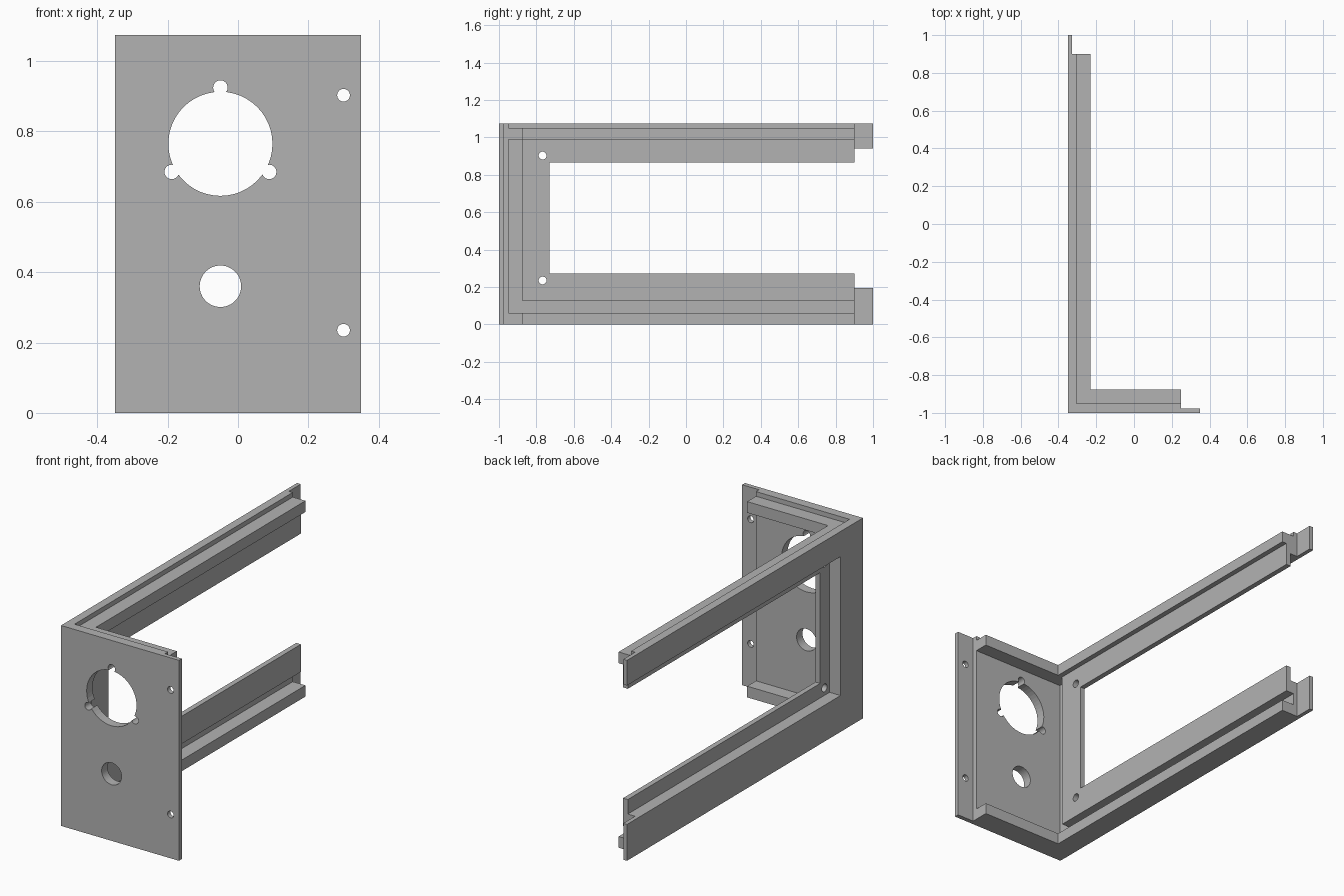
import bpy, bmesh, math
from mathutils import Vector

if "Cube" in bpy.data.objects:
    bpy.data.objects.remove(bpy.data.objects["Cube"], do_unlink=True)

grey = bpy.data.materials.new("plain_grey")
grey.use_nodes = True
GREY = (0.45, 0.45, 0.45, 1)
grey.diffuse_color = GREY
grey.node_tree.nodes["Principled BSDF"].inputs["Base Color"].default_value = GREY

# Main dimensions
LEFT, FRONT, TOP = -0.35, -1.0, 1.075
WALL_IN, PLATE_IN = -0.305, -0.95     # inner faces of side wall and front panel
RAIL_X, RAIL_Y = -0.23, -0.875        # inner faces of the rails
ARM_END = 0.9
FLANGE_OUT, FLANGE_IN = -0.285, -0.257
SCREW_Z = (0.235, 0.903)


def prism(name, points, axis, lo, hi):
    """Extrude a flat outline along x, y or z."""
    def place(p, d):
        c = list(p)
        c.insert(axis, d)
        return Vector(c)
    bm = bmesh.new()
    face = bm.faces.new([bm.verts.new(place(p, lo)) for p in points])
    ext = bmesh.ops.extrude_face_region(bm, geom=[face])
    verts = [v for v in ext["geom"] if isinstance(v, bmesh.types.BMVert)]
    bmesh.ops.translate(bm, verts=verts, vec=place((0, 0), hi - lo))
    bmesh.ops.recalc_face_normals(bm, faces=bm.faces)
    mesh = bpy.data.meshes.new(name)
    bm.to_mesh(mesh)
    bm.free()
    mesh.materials.append(grey)
    obj = bpy.data.objects.new(name, mesh)
    bpy.context.collection.objects.link(obj)
    return obj


def circle(cx, cy, r, n=48):
    return [(cx + r * math.cos(math.tau * i / n), cy + r * math.sin(math.tau * i / n))
            for i in range(n)]


def drill(obj, axis, holes, lo, hi):
    """Cut round holes (centre a, centre b, radius) through a part."""
    for a, b, r in holes:
        cutter = prism("hole_cutter", circle(a, b, r), axis, lo, hi)
        cutter.hide_render = True
        mod = obj.modifiers.new("hole", "BOOLEAN")
        mod.operation, mod.solver, mod.object = "DIFFERENCE", "EXACT", cutter
        bpy.context.view_layer.objects.active = obj
        bpy.ops.object.modifier_apply(modifier=mod.name)
        bpy.data.objects.remove(cutter, do_unlink=True)


def c_frame(y0, z0, z1, wy, wz0, wz1):
    """C-shaped outline in y and z, open towards the back."""
    return [(y0, z0), (ARM_END, z0), (ARM_END, wz0), (wy, wz0),
            (wy, wz1), (ARM_END, wz1), (ARM_END, z1), (y0, z1)]


# Front panel with thin lapped lip
LIP_X, LIP_Y = 0.25, -0.976
panel = prism("front_panel", [(LEFT, FRONT), (-LEFT, FRONT), (-LEFT, LIP_Y), (LIP_X, LIP_Y),
                              (LIP_X, PLATE_IN), (LEFT, PLATE_IN)], 2, 0, TOP)
socket_x, socket_z, pitch = -0.05, 0.765, 0.16
holes = [(socket_x, socket_z, 0.148), (socket_x, 0.36, 0.059)]
holes += [(socket_x + pitch * math.cos(math.radians(a)),
           socket_z + pitch * math.sin(math.radians(a)), 0.0205) for a in (90, 210, 330)]
holes += [(0.3, z, 0.018) for z in SCREW_Z]
drill(panel, 1, holes, FRONT - 0.1, PLATE_IN + 0.1)

# Side wall, thickened inner frame and set-back screw flange
WIN_Y, WIN_LO, WIN_HI = -0.81, 0.195, 0.94
prism("side_wall", c_frame(PLATE_IN, 0, TOP, WIN_Y, WIN_LO, WIN_HI), 0, LEFT, WALL_IN)
prism("inner_frame", c_frame(RAIL_Y, 0.125, 0.99, WIN_Y, WIN_LO, WIN_HI),
      0, WALL_IN, FLANGE_IN)
flange = prism("screw_flange", c_frame(WIN_Y, WIN_LO, WIN_HI, -0.73, 0.273, 0.867),
               0, FLANGE_OUT, FLANGE_IN)
drill(flange, 0, [(-0.767, z, 0.021) for z in SCREW_Z], FLANGE_OUT - 0.1, FLANGE_IN + 0.1)

# L-shaped rails running along the panel and the side wall
rail = [(WALL_IN, PLATE_IN), (LIP_X, PLATE_IN), (LIP_X, RAIL_Y),
        (RAIL_X, RAIL_Y), (RAIL_X, ARM_END), (WALL_IN, ARM_END)]
prism("lower_rail", rail, 2, 0, 0.06)
prism("upper_rail", rail, 2, 0.99, 1.05)

# Thin tabs at the back ends of the arms
for name, lo, hi in (("lower_tab", 0, WIN_LO), ("upper_tab", WIN_HI, TOP)):
    prism(name, [(LEFT, ARM_END), (-0.328, ARM_END), (-0.328, 1), (LEFT, 1)], 2, lo, hi)
